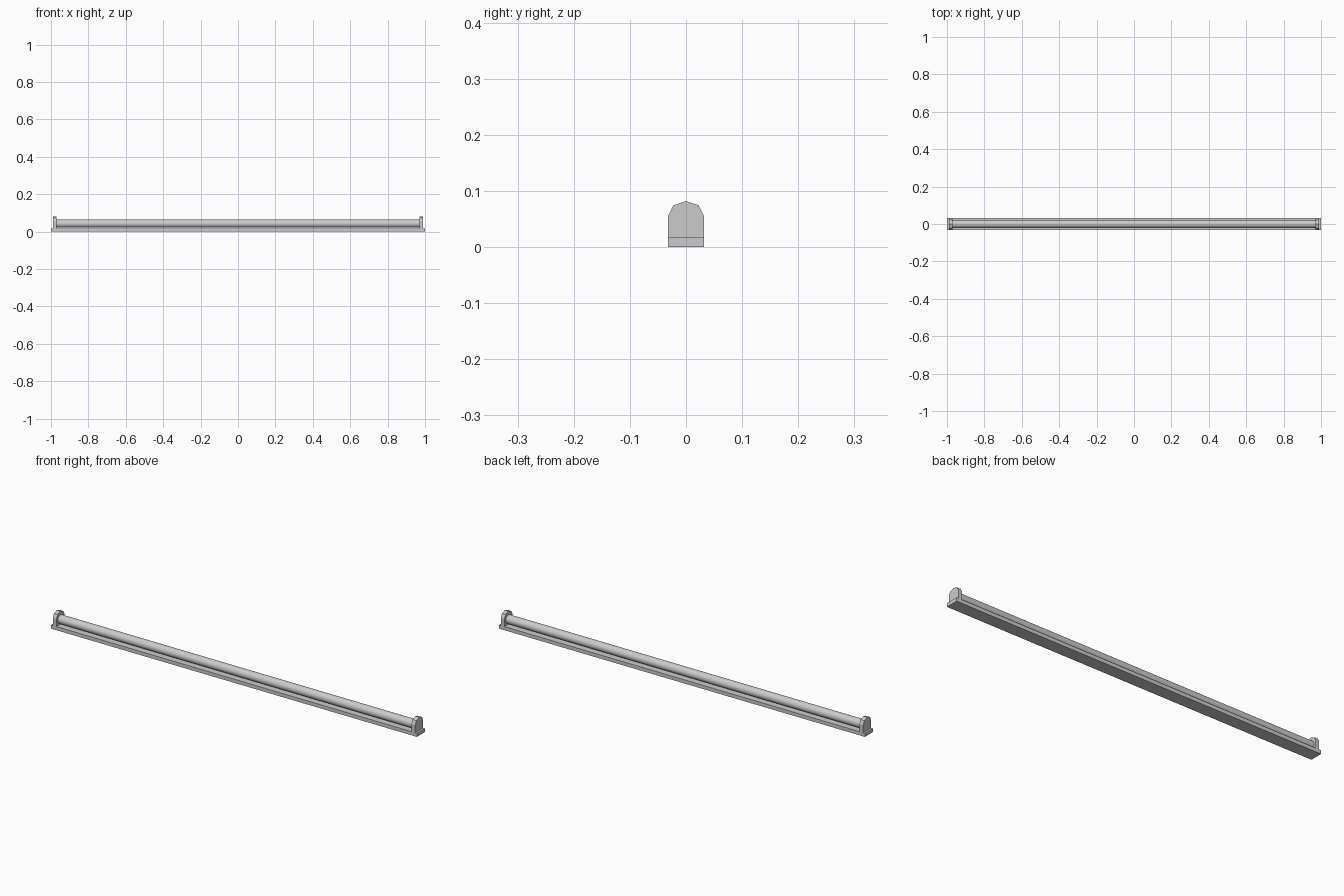
import bpy, bmesh, math

if "Cube" in bpy.data.objects:
    bpy.data.objects.remove(bpy.data.objects["Cube"])

W = 0.0317   # half width
BASE_H = 0.018


def finish(name, bm):
    bmesh.ops.recalc_face_normals(bm, faces=bm.faces)
    me = bpy.data.meshes.new(name)
    bm.to_mesh(me)
    bm.free()
    ob = bpy.data.objects.new(name, me)
    bpy.context.collection.objects.link(ob)
    return ob


def extrude_x(name, profile, x0, x1):
    """Extrude a (y, z) outline along x."""
    bm = bmesh.new()
    f = bm.faces.new([bm.verts.new((x0, y, z)) for y, z in profile])
    r = bmesh.ops.extrude_face_region(bm, geom=[f])
    verts = [v for v in r["geom"] if isinstance(v, bmesh.types.BMVert)]
    bmesh.ops.translate(bm, verts=verts, vec=(x1 - x0, 0, 0))
    return finish(name, bm)


# Flat mounting base
extrude_x("base", [(-W, 0), (W, 0), (W, BASE_H), (-W, BASE_H)], -1, 1)

# Arched end holders with faceted tops
arch = [(-W, BASE_H), (W, BASE_H)]
for i in range(5):
    a = math.radians(45 * i)
    arch.append((W * math.cos(a), 0.056 + 0.026 * math.sin(a)))
for side, x0, x1 in (("left", -0.99, -0.97), ("right", 0.97, 0.99)):
    extrude_x("holder_" + side, arch, x0, x1)

# Lamp tube between the holders
bpy.ops.mesh.primitive_cylinder_add(vertices=24, radius=0.0215, depth=1.94,
                                    location=(0, 0, 0.043),
                                    rotation=(0, math.pi / 2, 0))
tube = bpy.context.object
tube.name = "tube"
bpy.ops.object.shade_smooth_by_angle()
